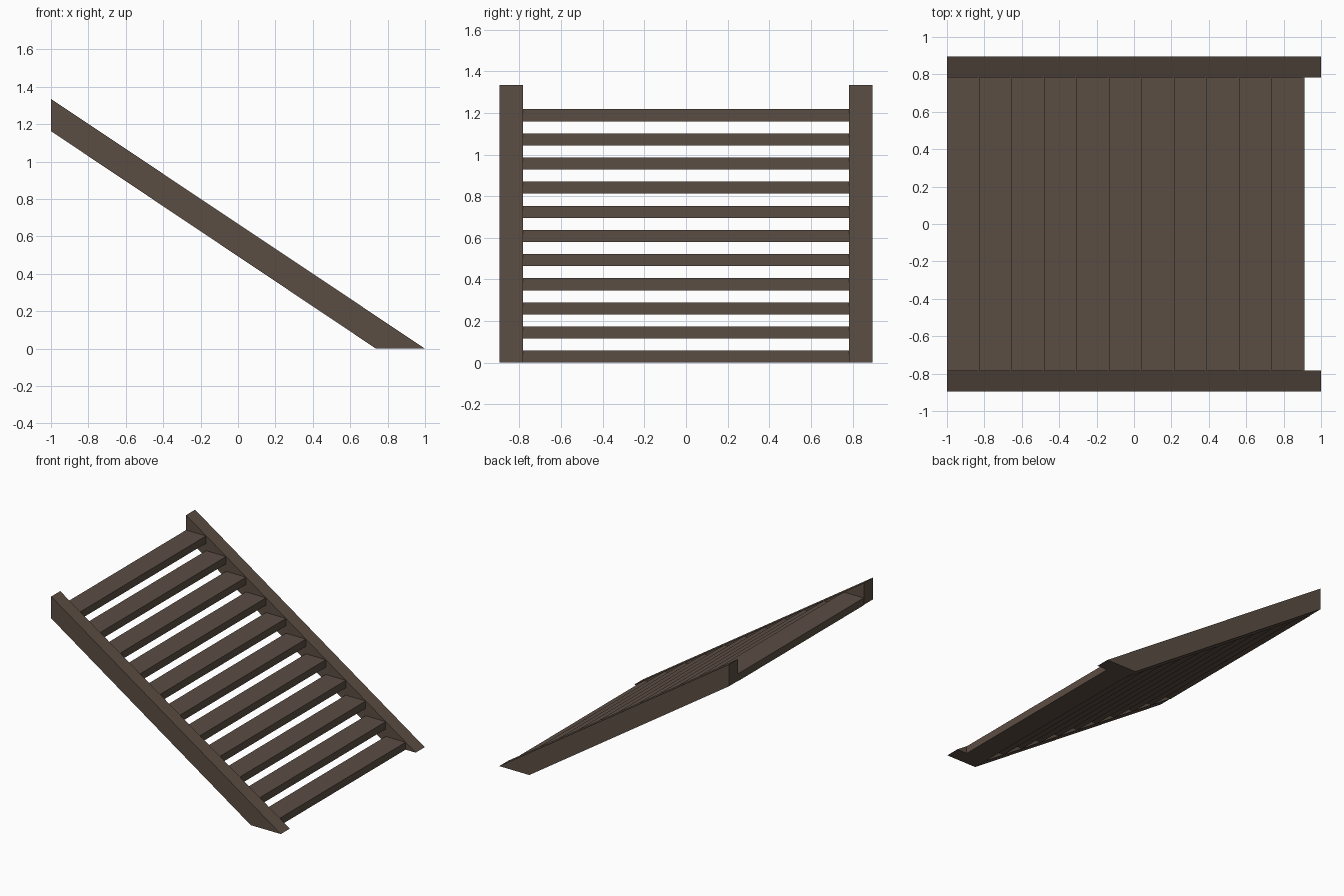
import bpy
import bmesh

cube = bpy.data.objects.get("Cube")
if cube:
    bpy.data.objects.remove(cube, do_unlink=True)

wood = bpy.data.materials.new("dark_brown_wood")
wood.use_nodes = True
colour = (0.105, 0.075, 0.057, 1)
wood.diffuse_color = colour
wood.node_tree.nodes["Principled BSDF"].inputs["Base Color"].default_value = colour


def extrude_profile(name, profile, y0, y1):
    """Extrude an x-z outline from y0 to y1."""
    bm = bmesh.new()
    face = bm.faces.new([bm.verts.new((x, y0, z)) for x, z in profile])
    result = bmesh.ops.extrude_face_region(bm, geom=[face])
    verts = [v for v in result["geom"] if isinstance(v, bmesh.types.BMVert)]
    bmesh.ops.translate(bm, verts=verts, vec=(0, y1 - y0, 0))
    bmesh.ops.recalc_face_normals(bm, faces=bm.faces)
    mesh = bpy.data.meshes.new(name)
    bm.to_mesh(mesh)
    bm.free()
    mesh.materials.append(wood)
    obj = bpy.data.objects.new(name, mesh)
    bpy.context.collection.objects.link(obj)
    return obj


INNER, OUTER = 0.783, 0.895
STEPS = 11
RUN, RISE, THICKNESS = 0.1738, 0.116, 0.058

# Sloping side boards, cut level at the floor and upright at the top
board = [(-1, 1.335), (-1, 1.163), (0.738, 0), (1, 0)]
extrude_profile("front_stringer", board, -OUTER, -INNER)
extrude_profile("back_stringer", board, INNER, OUTER)

# Open treads between the side boards
for i in range(STEPS):
    front = 0.912 - i * RUN
    back = front - RUN
    low = i * RISE
    high = low + THICKNESS
    outline = [(back, low), (front, low), (front, high), (back, high)]
    extrude_profile(f"tread_{i + 1}", outline, -INNER, INNER)
